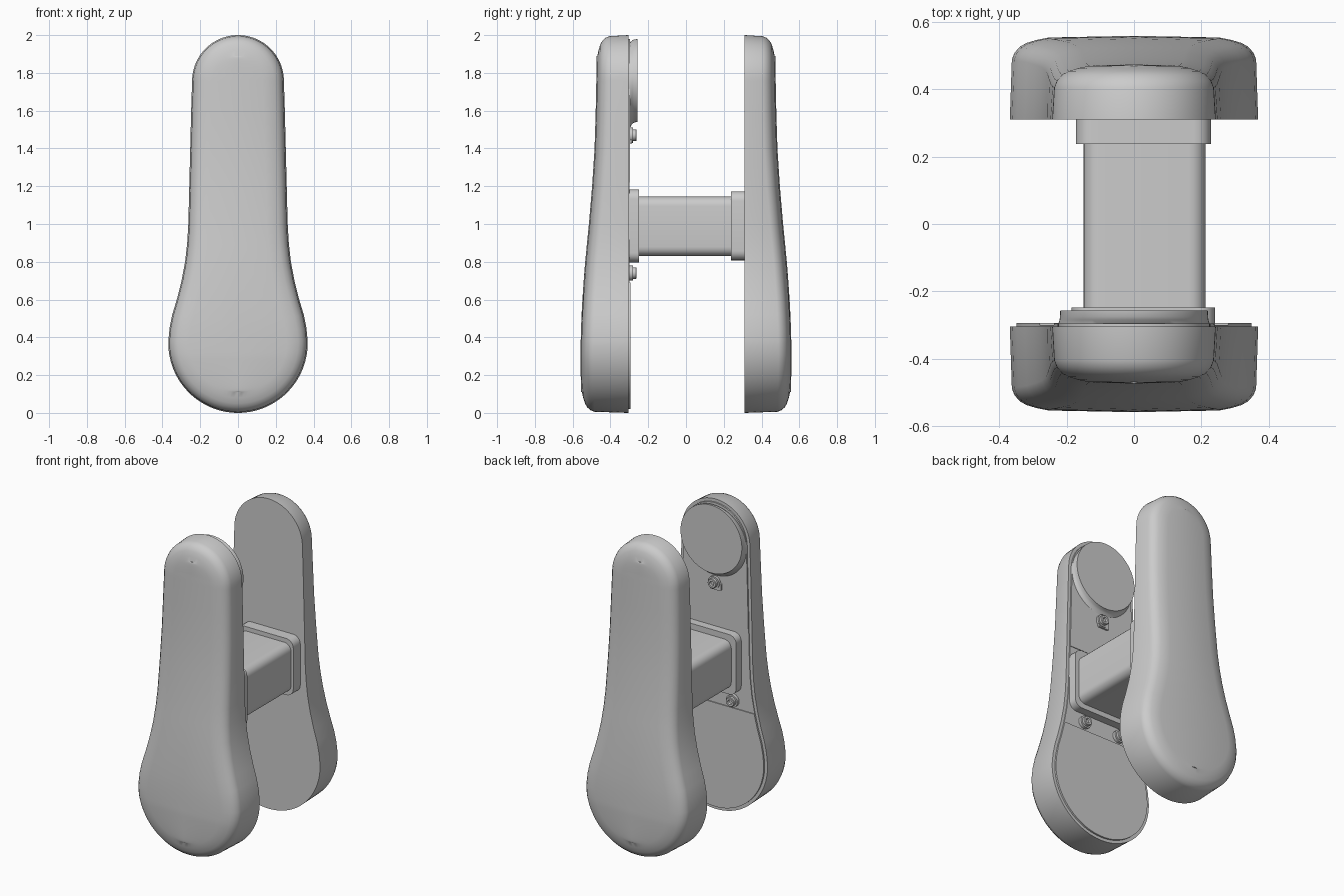
import bpy, bmesh
from math import sin, cos, pi, radians
from mathutils import Vector

if "Cube" in bpy.data.objects:
    bpy.data.objects.remove(bpy.data.objects["Cube"])


def lerp(table, t):
    for (a, va), (b, vb) in zip(table, table[1:]):
        if t <= b:
            return va + (vb - va) * max(0, (t - a) / (b - a))
    return table[-1][1]


def make(name, bm, angle=30):
    bmesh.ops.remove_doubles(bm, verts=bm.verts[:], dist=1e-5)
    bmesh.ops.recalc_face_normals(bm, faces=bm.faces[:])
    me = bpy.data.meshes.new(name)
    bm.to_mesh(me)
    bm.free()
    ob = bpy.data.objects.new(name, me)
    bpy.context.collection.objects.link(ob)
    bpy.ops.object.select_all(action='DESELECT')
    ob.select_set(True)
    bpy.context.view_layer.objects.active = ob
    bpy.ops.object.shade_smooth_by_angle(angle=radians(angle))
    return ob


def bridge(bm, a, b):
    n = len(a)
    for i in range(n):
        bm.faces.new((a[i], a[(i + 1) % n], b[(i + 1) % n], b[i]))


def loft(name, rings):
    """Closed solid through rings of points."""
    bm = bmesh.new()
    loops = [[bm.verts.new(p) for p in r] for r in rings]
    for a, b in zip(loops, loops[1:]):
        bridge(bm, a, b)
    bm.faces.new(loops[0])
    bm.faces.new(loops[-1])
    return make(name, bm)


def circle(x, y, z, r, n=48):
    return [(x + r * cos(2 * pi * i / n), y, z + r * sin(2 * pi * i / n)) for i in range(n)]


def rounded_rect(x0, x1, z0, z1, y, r, seg=6):
    pts = []
    for k, (cx, cz) in enumerate([(x1 - r, z1 - r), (x0 + r, z1 - r), (x0 + r, z0 + r), (x1 - r, z0 + r)]):
        for i in range(seg + 1):
            a = pi / 2 * (k + i / seg)
            pts.append((cx + r * cos(a), y, cz + r * sin(a)))
    return pts


# Half outline of the pads, from bottom to top
half = [(.369 * sin(a), .37 - .37 * cos(a)) for a in [i * radians(92) / 22 for i in range(23)]]
half += [(.362, .45), (.348, .52), (.324, .60), (.299, .70), (.28, .80), (.269, .90),
         (.263, 1.0), (.258, 1.2), (.253, 1.4), (.248, 1.6)]
half += [(.243 * cos(a), 1.757 + .243 * sin(a)) for a in [i * pi / 36 for i in range(19)]]
N = len(half)
depth = [(0, .555), (.3, .56), (.45, .557), (.6, .55), (.8, .535), (1, .515), (1.2, .498),
         (1.4, .485), (1.6, .479), (1.8, .475), (2, .475)]


def inset(d):
    out = []
    for i, (x, z) in enumerate(half):
        a = half[i - 1] if i else (-half[1][0], half[1][1])
        b = half[i + 1] if i < N - 1 else (-half[-2][0], half[-2][1])
        t = Vector((b[0] - a[0], b[1] - a[1])).normalized()
        x2 = x - t.y * d
        out.append((0 if i in (0, N - 1) else x2, z + t.x * d))
    return out


def pad(name, side, base):
    bm = bmesh.new()
    loops = []
    for d, drop in [(0, None), (.006, .07), (.014, .05), (.03, .032), (.05, .021), (.08, .012), (.11, .006)]:
        pts = inset(d)
        ring = pts + [(-x, z) for x, z in pts[-2:0:-1]]
        loops.append([bm.verts.new((x, side * (base if drop is None else lerp(depth, z) - drop), z))
                      for x, z in ring])
    for a, b in zip(loops, loops[1:]):
        bridge(bm, a, b)
    bm.faces.new(loops[0])
    # domed centre
    top = loops[-1]
    mid = [bm.verts.new((0, side * (lerp(depth, v.co.z) - .001), v.co.z)) if 0 < i < N - 1 else v
           for i, v in enumerate(top[:N])]
    for s in (1, -1):
        for i in range(N - 1):
            f = [top[(s * i) % len(top)], top[(s * (i + 1)) % len(top)], mid[i + 1], mid[i]]
            bm.faces.new(list(dict.fromkeys(f)))
    return make(name, bm)


pad("front_pad", -1, .305)
pad("back_pad", 1, .31)


# Inner cover panels on the front pad, set in from its rim
def panel(name, z0, z1, y):
    pts = inset(.02)
    widths = [(z, x) for x, z in pts]
    right = [(lerp(widths, z0), z0)] if z0 > pts[0][1] else []
    right += [p for p in pts if z0 < p[1] < z1]
    if z1 < pts[-1][1]:
        right.append((lerp(widths, z1), z1))
    ring = right + [(-x, z) for x, z in reversed(right) if x > 1e-5]
    return loft(name, [[(x, yy, z) for x, z in ring] for yy in (-.31, y)])


panel("lower_cover", 0, .69, -.294)
panel("middle_cover", .69, 1.22, -.300)
panel("upper_cover", 1.22, 2, -.296)

# Round raised disc with flared foot
loft("round_boss", [circle(0, -.31, 1.735, .226, 64), circle(0, -.296, 1.737, .225, 64),
                    circle(0, -.285, 1.75, .221, 64), circle(0, -.275, 1.757, .22, 64),
                    circle(0, -.257, 1.76, .219, 64)])

# Square connecting bar and its collars
loft("connecting_bar", [rounded_rect(-.15, .213, .83, 1.145, y, .05) for y in (-.31, .32)])
loft("back_collar", [rounded_rect(-.173, .228, .808, 1.173, y, .05) for y in (.32, .238)])
loft("front_collar", [rounded_rect(-.185, .24, .797, 1.183, y, .05) for y in (-.31, -.248)])

# Screws with recessed heads
for i, (x, z) in enumerate([(0, 1.47), (.13, .74), (-.13, .74)]):
    profile = [(.04, -.305), (.04, -.28), (.03, -.28), (.03, -.264), (.027, -.261), (.015, -.261), (.012, -.272)]
    loft(f"screw_{i + 1}", [circle(x, y, z, r, 24) for r, y in profile])
loft("screw_tab", [rounded_rect(-.05, .03, 1.425, 1.475, y, .01) for y in (-.305, -.285)])
